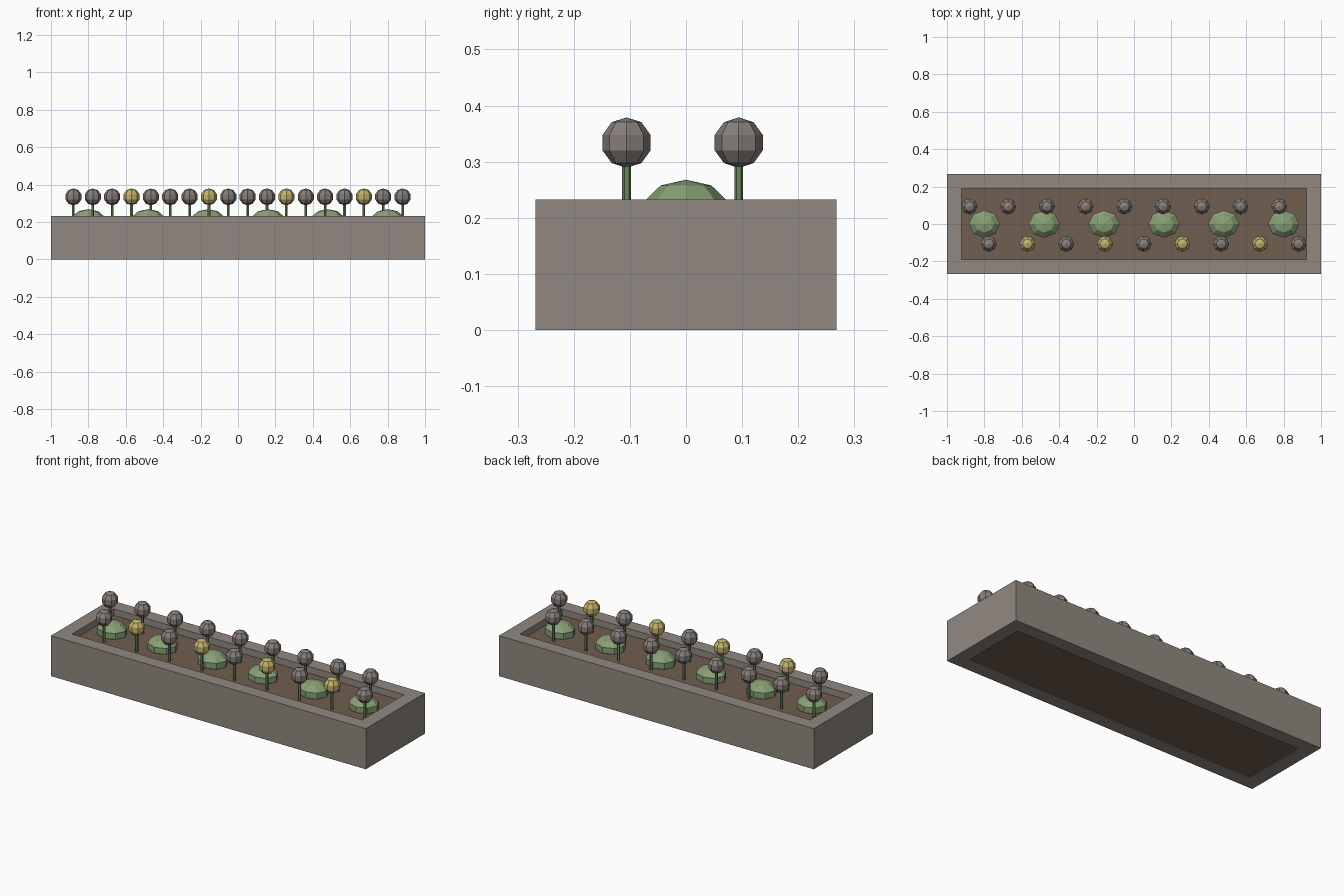
import bpy, bmesh, math
from mathutils import Matrix

if "Cube" in bpy.data.objects:
    bpy.data.objects.remove(bpy.data.objects["Cube"])


def mat(name, rgb):
    m = bpy.data.materials.new(name)
    lin = [((c / 255 + 0.055) / 1.055) ** 2.4 for c in rgb]
    m.diffuse_color = (*lin, 1)
    m.use_nodes = True
    m.node_tree.nodes["Principled BSDF"].inputs["Base Color"].default_value = m.diffuse_color
    return m


STONE = mat("stone", (146, 137, 129))
SOIL = mat("soil", (112, 94, 80))
LEAF = mat("leaf green", (136, 160, 117))
STEM = mat("stem green", (106, 134, 94))
GREY = mat("grey bloom", (134, 126, 122))
YELLOW = mat("yellow bloom", (194, 179, 108))


def mesh_from(bm, name, material):
    bmesh.ops.recalc_face_normals(bm, faces=bm.faces)
    me = bpy.data.meshes.new(name)
    bm.to_mesh(me)
    bm.free()
    me.materials.append(material)
    return me


def place(name, me, loc=(0, 0, 0)):
    ob = bpy.data.objects.new(name, me)
    ob.location = loc
    bpy.context.collection.objects.link(ob)
    return ob


def ball(name, material, segs, rings, size):
    bm = bmesh.new()
    bmesh.ops.create_uvsphere(bm, u_segments=segs, v_segments=rings, radius=1,
                              matrix=Matrix.Diagonal((*size, 1)))
    return mesh_from(bm, name, material)


# planter trough: rectangular ring, open top and bottom
X, Y, H, T = 1.0, 0.268, 0.233, 0.078
bm = bmesh.new()
loops = []
for hx, hy, z in ((X, Y, 0), (X, Y, H), (X - T, Y - T, H), (X - T, Y - T, 0)):
    loops.append([bm.verts.new((sx * hx, sy * hy, z))
                  for sx, sy in ((-1, -1), (1, -1), (1, 1), (-1, 1))])
for i in range(4):
    a, b = loops[i], loops[(i + 1) % 4]
    for j in range(4):
        k = (j + 1) % 4
        bm.faces.new((a[j], a[k], b[k], b[j]))
place("planter_trough", mesh_from(bm, "planter_trough", STONE))

# soil fill
SOIL_TOP, SOIL_BOT = 0.195, 0.004
bm = bmesh.new()
bmesh.ops.create_cube(bm, size=1, matrix=Matrix.Translation((0, 0, (SOIL_TOP + SOIL_BOT) / 2))
                      @ Matrix.Diagonal((2 * (X - T), 2 * (Y - T), SOIL_TOP - SOIL_BOT, 1)))
place("soil", mesh_from(bm, "soil", SOIL))

# low leafy mounds along the middle
mound = ball("leaf_mound", LEAF, 8, 5, (0.088, 0.077, 0.054))
for i in range(6):
    place(f"leaf_mound_{i + 1}", mound, (-0.8 + 0.32 * i, 0, 0.214))

# two staggered rows of round flowers on thin stems
bm = bmesh.new()
bmesh.ops.create_cone(bm, cap_ends=True, segments=6, radius1=0.008, radius2=0.008, depth=0.12)
stem = mesh_from(bm, "stem", STEM)
grey = ball("grey_bloom", GREY, 8, 5, (0.045, 0.045, 0.045))
yellow = ball("yellow_bloom", YELLOW, 8, 5, (0.045, 0.045, 0.045))
for i in range(18):
    x = -0.88 + i * 1.76 / 17
    y = -0.106 if i % 2 else 0.094
    place(f"stem_{i + 1}", stem, (x, y, 0.245))
    place(f"bloom_{i + 1}", yellow if i % 4 == 3 else grey, (x, y, 0.334))
